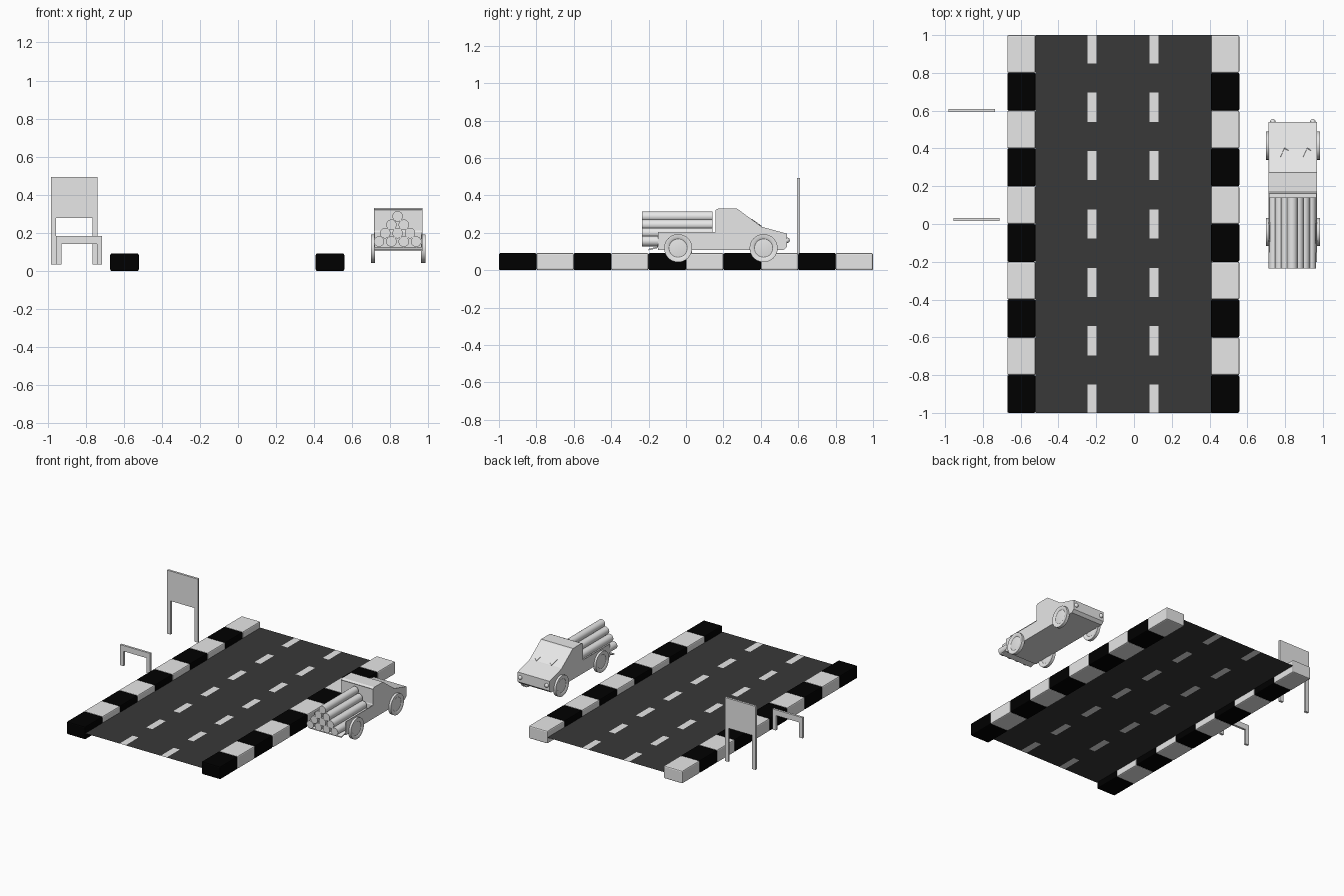
import bpy, bmesh
from math import pi
from mathutils import Matrix, Vector

default = bpy.data.objects.get("Cube")
if default:
    bpy.data.objects.remove(default, do_unlink=True)


def material(name, value):
    m = bpy.data.materials.new(name)
    m.use_nodes = True
    colour = (value, value, value, 1)
    m.diffuse_color = colour
    m.node_tree.nodes["Principled BSDF"].inputs["Base Color"].default_value = colour
    return m


LIGHT = material("light grey", 0.8)
ASPHALT = material("asphalt grey", 0.04)
BLACK = material("black", 0.0)


def finish(name, bm, *mats, smooth=False):
    mesh = bpy.data.meshes.new(name)
    bm.to_mesh(mesh)
    bm.free()
    obj = bpy.data.objects.new(name, mesh)
    bpy.context.collection.objects.link(obj)
    for m in mats:
        mesh.materials.append(m)
    if smooth:
        bpy.ops.object.select_all(action='DESELECT')
        obj.select_set(True)
        bpy.context.view_layer.objects.active = obj
        bpy.ops.object.shade_smooth_by_angle(angle=pi / 5)
    return obj


def box(name, x, y, z, mat, bevel=0):
    bm = bmesh.new()
    size = [b - a for a, b in (x, y, z)]
    mid = Vector([(a + b) / 2 for a, b in (x, y, z)])
    bmesh.ops.create_cube(bm, size=1, matrix=Matrix.Translation(mid) @ Matrix.Diagonal((*size, 1)))
    if bevel:
        bmesh.ops.bevel(bm, geom=bm.edges[:], offset=bevel, segments=2, profile=0.5, affect='EDGES')
    return finish(name, bm, mat)


def cylinder(name, centre, axis, radius, depth, sides=24, insets=()):
    """Capped cylinder; insets are (thickness, depth) steps on both caps."""
    bm = bmesh.new()
    turn = Vector((0, 0, 1)).rotation_difference(Vector(axis)).to_matrix().to_4x4()
    bmesh.ops.create_cone(bm, cap_ends=True, segments=sides, radius1=radius, radius2=radius,
                          depth=depth, matrix=Matrix.Translation(centre) @ turn)
    caps = [f for f in bm.faces if len(f.verts) == sides]
    for thickness, step in insets:
        bmesh.ops.inset_individual(bm, faces=caps, thickness=thickness, depth=step)
    return finish(name, bm, LIGHT, smooth=True)


def extrude_profile(points, x0, x1):
    """Solid with a (y, z) outline, running from x0 to x1."""
    bm = bmesh.new()
    face = bm.faces.new([bm.verts.new((x0, y, z)) for y, z in points])
    new = bmesh.ops.extrude_face_region(bm, geom=[face])["geom"]
    bmesh.ops.translate(bm, vec=(x1 - x0, 0, 0),
                        verts=[v for v in new if isinstance(v, bmesh.types.BMVert)])
    bmesh.ops.recalc_face_normals(bm, faces=bm.faces[:])
    return bm


# Road surface at half kerb height, with lane dashes as faces of the same sheet
PERIOD, HALF, KERB = 0.309, 0.077, 0.092
xs = [-0.522, -0.247, -0.199, 0.082, 0.13, 0.412]
ys = [-1.0] + [k * PERIOD + s * HALF for k in range(-3, 4) for s in (-1, 1)][1:-1] + [1.0]
bm = bmesh.new()
grid = [[bm.verts.new((x, y, KERB / 2)) for y in ys] for x in xs]
for i in range(len(xs) - 1):
    for j in range(len(ys) - 1):
        f = bm.faces.new((grid[i][j], grid[i + 1][j], grid[i + 1][j + 1], grid[i][j + 1]))
        f.material_index = int(i % 2 == 1 and j % 2 == 0)
finish("road", bm, ASPHALT, LIGHT)

# Kerb blocks in alternating colours
for side, x in (("right", -0.671), ("left", 0.408)):
    for k in range(10):
        y = -1 + 0.2 * k
        box(f"{side}_kerb_{k + 1}", (x, x + 0.15), (y, y + 0.2), (0, KERB),
            LIGHT if k % 2 else BLACK, bevel=0.008)


# Roadside sign and low barrier
def frame(name, x0, x1, y, panel_bottom, top):
    depth = (y, y + 0.016)
    box(name + "_panel", (x0, x1), depth, (panel_bottom, top), LIGHT)
    for n, x in (("right", x0), ("left", x1 - 0.028)):
        box(f"{name}_{n}_post", (x, x + 0.028), depth, (0.035, panel_bottom), LIGHT)


frame("sign", -0.983, -0.737, 0.594, 0.278, 0.494)
frame("barrier", -0.955, -0.713, 0.016, 0.143, 0.184)

# Truck cab and bonnet: side profile extruded across the width
X0, X1 = 0.713, 0.968
bm = extrude_profile([(0.16, 0.107), (0.52, 0.107), (0.54, 0.125), (0.54, 0.195), (0.405, 0.232),
                      (0.272, 0.33), (0.174, 0.33), (0.158, 0.322), (0.158, 0.205)], X0, X1)
# Sunken windscreen and rear window
windows = [f for f in bm.faces if 0.25 < f.calc_center_median().z < 0.3
           and abs(f.normal.x) < 0.1 and f.normal.z < 0.9]
bmesh.ops.inset_individual(bm, faces=windows, thickness=0.01, depth=-0.003)
finish("truck_cab", bm, LIGHT)

# Hooked wipers lying on the windscreen
for n, x in enumerate((0.77, 0.89)):
    bm = bmesh.new()
    base = Vector((x + 0.025, 0.402, 0.236))
    for offset in (Vector((-0.022, -0.05, 0.037)), Vector((0.022, -0.012, 0.009))):
        turn = Vector((0, 0, 1)).rotation_difference(offset).to_matrix().to_4x4()
        bmesh.ops.create_cube(bm, size=1, matrix=Matrix.Translation(base + offset / 2) @ turn
                              @ Matrix.Diagonal((0.003, 0.003, offset.length, 1)))
    finish(f"wiper_{n + 1}", bm, LIGHT)

# Open load bed with lowered tailgate
box("bed_floor", (X0, X1), (-0.15, 0.16), (0.107, 0.125), LIGHT)
for n, x in (("right", X0), ("left", X1 - 0.005)):
    box(f"bed_{n}_wall", (x, x + 0.005), (-0.15, 0.16), (0.107, 0.203), LIGHT)
finish("tailgate", extrude_profile([(-0.15, 0.127), (-0.2, 0.114), (-0.2, 0.106), (-0.15, 0.119)],
                                   X0, X1), LIGHT)

# Stacked logs
for row in range(4):
    for k in range(4 - row):
        x = 0.838 + (k - (3 - row) / 2) * 0.065
        cylinder(f"log_{row + 1}_{k + 1}", (x, -0.047, 0.155 + row * 0.044), (0, 1, 0), 0.0275, 0.376)

# Wheels and headlights
for side, x in (("right", 0.709), ("left", 0.973)):
    for place, y in (("rear", -0.042), ("front", 0.415)):
        cylinder(f"{place}_{side}_wheel", (x, y, 0.118), (1, 0, 0), 0.075, 0.022, 32,
                 insets=((0.018, 0), (0.008, -0.005), (0.024, 0.003)))
for side, x in (("right", 0.735), ("left", 0.947)):
    bm = bmesh.new()
    bmesh.ops.create_uvsphere(bm, u_segments=16, v_segments=10, radius=0.015,
                              matrix=Matrix.Translation((x, 0.54, 0.16)))
    finish(f"{side}_headlight", bm, LIGHT, smooth=True)
